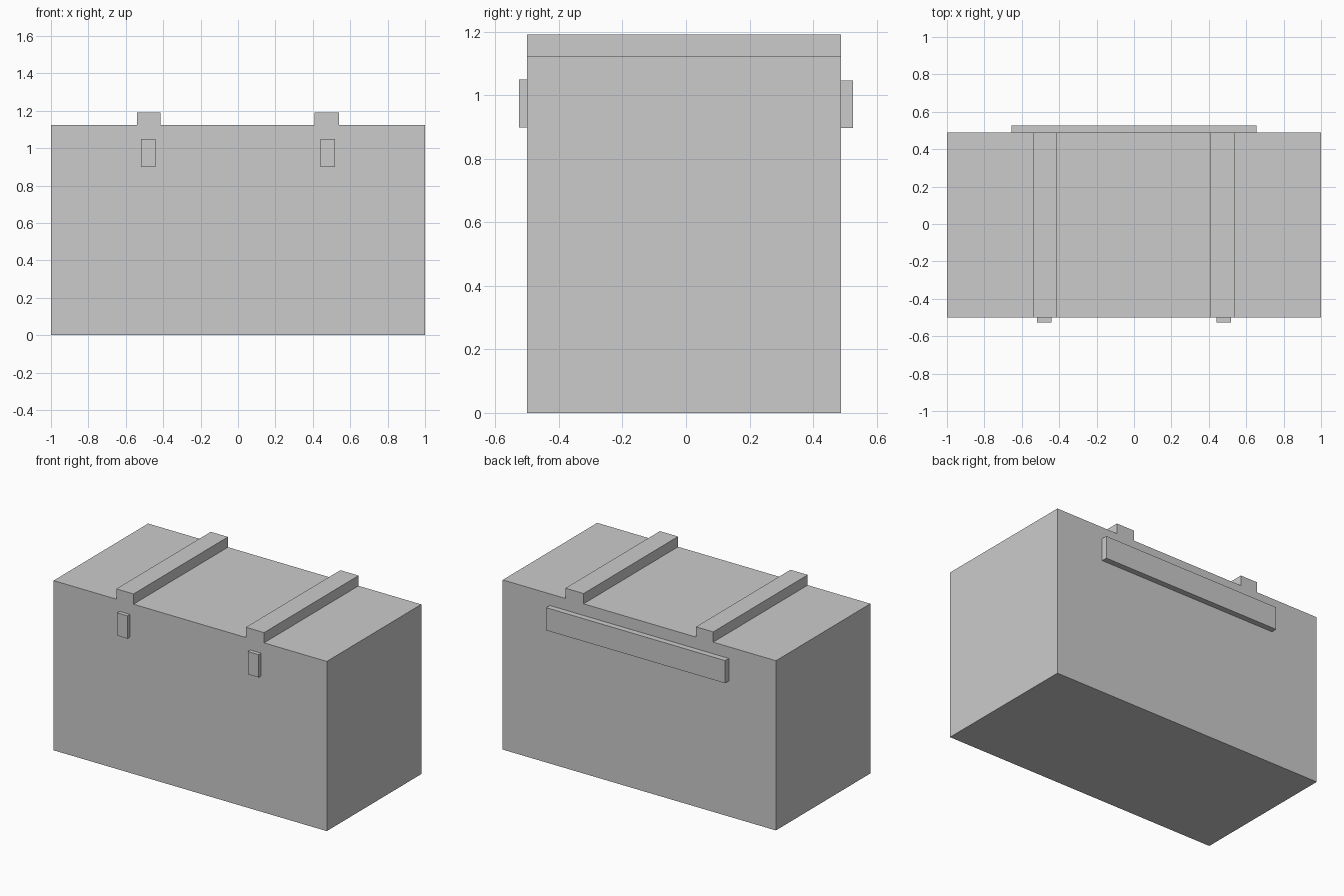
import bpy, bmesh

if "Cube" in bpy.data.objects:
    bpy.data.objects.remove(bpy.data.objects["Cube"])

FRONT, BACK = -0.5, 0.488   # body faces in y
TOP, RIB_TOP = 1.123, 1.191


def extrude_profile(name, pts, y0, y1):
    """Extrude an x/z outline from y0 to y1."""
    bm = bmesh.new()
    face = bm.faces.new([bm.verts.new((x, y0, z)) for x, z in pts])
    ext = bmesh.ops.extrude_face_region(bm, geom=[face], use_keep_orig=True)
    verts = [v for v in ext["geom"] if isinstance(v, bmesh.types.BMVert)]
    bmesh.ops.translate(bm, verts=verts, vec=(0, y1 - y0, 0))
    bmesh.ops.recalc_face_normals(bm, faces=bm.faces[:])
    mesh = bpy.data.meshes.new(name)
    bm.to_mesh(mesh)
    bm.free()
    obj = bpy.data.objects.new(name, mesh)
    bpy.context.collection.objects.link(obj)
    return obj


def plate(name, x0, x1, z0, z1, y0, y1):
    return extrude_profile(name, [(x0, z0), (x1, z0), (x1, z1), (x0, z1)], y0, y1)


# Chest body with the two lid ribs as part of its outline
outline = [(-1, 0), (1, 0), (1, TOP)]
for x0, x1 in ((0.408, 0.541), (-0.541, -0.415)):
    outline += [(x1, TOP), (x1, RIB_TOP), (x0, RIB_TOP), (x0, TOP)]
outline.append((-1, TOP))
extrude_profile("chest_body", outline, FRONT, BACK)

# Front latches
for side, x0, x1 in (("left", -0.518, -0.442), ("right", 0.44, 0.519)):
    plate("latch_" + side, x0, x1, 0.898, 1.049, -0.526, FRONT)

# Long hinge bar on the back
plate("hinge_bar", -0.655, 0.655, 0.896, 1.046, BACK, 0.526)
